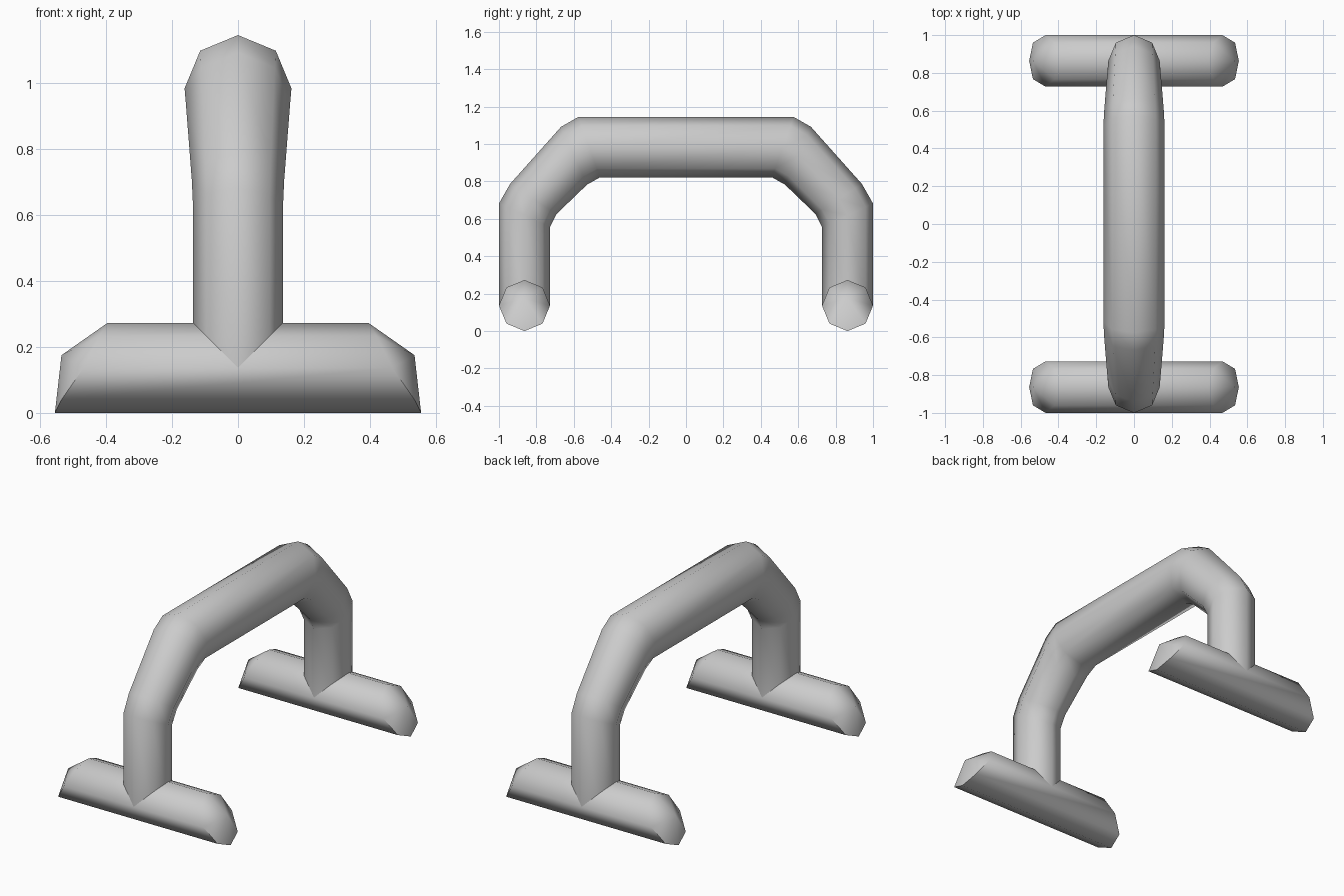
import bpy, bmesh, math
from mathutils import Vector

if "Cube" in bpy.data.objects:
    bpy.data.objects.remove(bpy.data.objects["Cube"])

N = 8  # octagonal tubes throughout


def finish(name, bm):
    bmesh.ops.recalc_face_normals(bm, faces=bm.faces[:])
    mesh = bpy.data.meshes.new(name)
    bm.to_mesh(mesh)
    bm.free()
    ob = bpy.data.objects.new(name, mesh)
    bpy.context.collection.objects.link(ob)
    bpy.ops.object.select_all(action='DESELECT')
    ob.select_set(True)
    bpy.context.view_layer.objects.active = ob
    bpy.ops.object.shade_smooth_by_angle(angle=math.radians(60))
    return ob


def bridge(bm, rings):
    for a, b in zip(rings, rings[1:]):
        for i in range(N):
            j = (i + 1) % N
            bm.faces.new((a[i], a[j], b[j], b[i]))


# Arched handle: each ring is (outer y, outer z, inner y, inner z, half width)
half = [
    (1.0, 0.137, 0.728, 0.137, 0.136),
    (1.0, 0.682, 0.728, 0.556, 0.136),
    (0.941, 0.786, 0.692, 0.626, 0.140),
    (0.668, 1.092, 0.529, 0.783, 0.158),
    (0.575, 1.145, 0.46, 0.822, 0.162),
]
path = half + [(-yo, zo, -yi, zi, w) for yo, zo, yi, zi, w in reversed(half)]
bm = bmesh.new()
rings = []
for yo, zo, yi, zi, w in path:
    outer, inner = Vector((0, yo, zo)), Vector((0, yi, zi))
    mid, arm = (outer + inner) / 2, (outer - inner) / 2
    ring = []
    for k in range(N):
        a = 2 * math.pi * k / N
        ring.append(bm.verts.new(mid + arm * math.cos(a) + Vector((w * math.sin(a), 0, 0))))
    rings.append(ring)
bridge(bm, rings)
finish("handle", bm)


# Feet: octagonal bars with slanted, blunt-pointed ends, flush along the floor
def foot(name, y):
    r = 0.1365
    reach = [0.395, 0.42, 0.468, 0.535, 0.555, 0.535, 0.468, 0.42]
    bm = bmesh.new()
    ends = []
    for s in (-1, 1):
        ring = []
        for k in range(N):
            a = 2 * math.pi * k / N
            ring.append(bm.verts.new((s * reach[k], y + r * math.sin(a), r + r * math.cos(a))))
        tip = bm.verts.new((s * 0.535, y, 0.175))
        for k in range(N):
            bm.faces.new((ring[k], ring[(k + 1) % N], tip))
        ends.append(ring)
    bridge(bm, ends)
    finish(name, bm)


foot("front_foot", -0.8635)
foot("back_foot", 0.8635)
